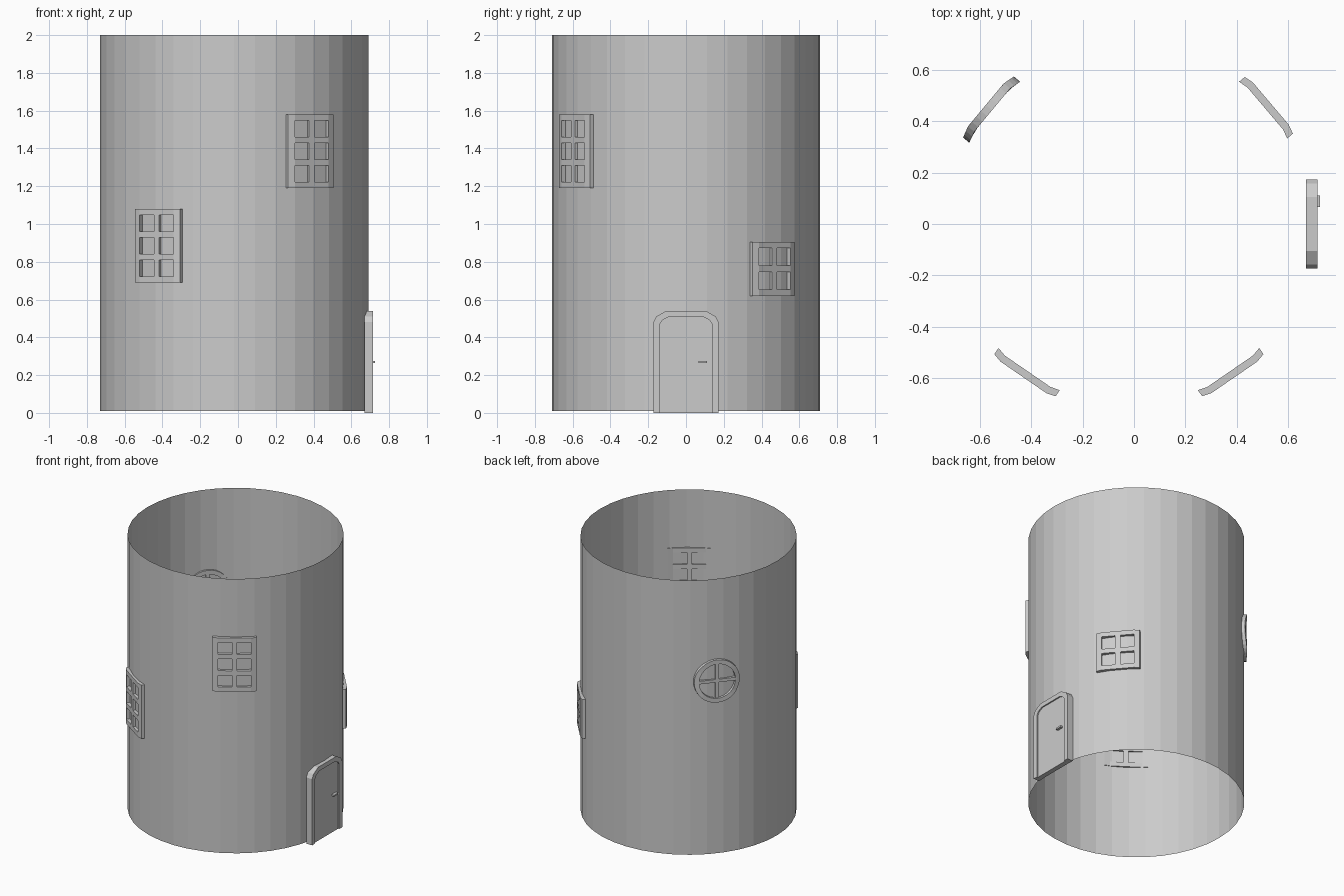
import bpy, bmesh, math

if "Cube" in bpy.data.objects:
    bpy.data.objects.remove(bpy.data.objects["Cube"])

CX, R = -0.02, 0.71          # tower axis and radius


def place(angle, u, n, z):
    """Tangent offset u, radial distance n, height z -> world point."""
    c, s = math.cos(angle), math.sin(angle)
    return (CX + n * c - u * s, n * s + u * c, z)


def bend(u):
    """Window faces are flat in the middle and slant back at the sides."""
    return 0.726 - max(0.0, abs(u) - 0.108) * 0.28


def finish(name, bm):
    bmesh.ops.recalc_face_normals(bm, faces=bm.faces)
    mesh = bpy.data.meshes.new(name)
    bm.to_mesh(mesh)
    bm.free()
    ob = bpy.data.objects.new(name, mesh)
    bpy.context.collection.objects.link(ob)
    return ob


def thicken(bm, angle, depth):
    """Push a copy of the sheet inwards and close the rims."""
    geom = bmesh.ops.extrude_face_region(bm, geom=bm.faces[:], use_keep_orig=True)["geom"]
    vec = (-depth * math.cos(angle), -depth * math.sin(angle), 0)
    bmesh.ops.translate(bm, vec=vec, verts=[g for g in geom if isinstance(g, bmesh.types.BMVert)])


def slab(name, angle, outline, n0, n1):
    """Prism from a (u, z) outline between two radial distances."""
    bm = bmesh.new()
    bm.faces.new([bm.verts.new(place(angle, u, n1, z)) for u, z in outline])
    thicken(bm, angle, n1 - n0)
    return finish(name, bm)


def rect(u0, u1, z0, z1):
    return [(u0, z0), (u1, z0), (u1, z1), (u0, z1)]


def pane_window(name, deg, z0, z1, rows):
    """Grid sheet with the pane cells left out, then thickened."""
    a, bar = math.radians(deg), 0.033
    pane = (z1 - z0 - bar * (rows + 1)) / rows
    us = [-0.145, -0.108, -0.017, 0.017, 0.108, 0.145]
    zs = [z0]
    for _ in range(rows):
        zs += [zs[-1] + bar, zs[-1] + bar + pane]
    zs.append(z1)
    bm = bmesh.new()
    v = [[bm.verts.new(place(a, u, bend(u), z)) for u in us] for z in zs]
    for j in range(len(zs) - 1):
        for i in range(len(us) - 1):
            if not (i % 2 and j % 2):
                bm.faces.new((v[j][i], v[j][i + 1], v[j + 1][i + 1], v[j + 1][i]))
    thicken(bm, a, 0.029)
    finish(name, bm)


def round_window(name, deg, zc, r_out, r_in, seg=32):
    a = math.radians(deg)
    bm = bmesh.new()
    rings = []
    for r in (r_out, r_in):
        ring = []
        for k in range(seg):
            t = 2 * math.pi * k / seg
            u = r * math.cos(t)
            ring.append(bm.verts.new(place(a, u, bend(u), zc + r * math.sin(t))))
        rings.append(ring)
    for k in range(seg):
        m = (k + 1) % seg
        bm.faces.new((rings[0][k], rings[0][m], rings[1][m], rings[1][k]))
    thicken(bm, a, 0.032)
    finish(name, bm)
    # crossing bars
    b, e = 0.011, r_in + 0.008
    slab(name + "_upright_bar", a, rect(-b, b, zc - e, zc + e), 0.698, 0.721)
    slab(name + "_cross_bar", a, rect(-e, e, zc - b, zc + b), 0.698, 0.720)


# Tower wall: open tube
bm = bmesh.new()
bmesh.ops.create_cone(bm, cap_ends=False, segments=40, radius1=R, radius2=R, depth=1.99)
bmesh.ops.translate(bm, vec=(CX, 0, 1.005), verts=bm.verts)
finish("tower_wall", bm)

# Windows
pane_window("front_right_window", -55.5, 1.19, 1.58, 3)
pane_window("front_left_window", -124.5, 0.69, 1.08, 3)
pane_window("back_right_window", 40.3, 0.62, 0.905, 2)
round_window("round_window", 140.2, 1.265, 0.155, 0.124)

# Door: frame strip around a slightly recessed panel
half = [(0.173, 0.0), (0.173, 0.48), (0.157, 0.51), (0.105, 0.54)]
inner = [(0.138, 0.0), (0.138, 0.47), (0.126, 0.49), (0.092, 0.508)]


def arch(pts):
    return [(-u, z) for u, z in pts] + [(u, z) for u, z in reversed(pts)]


bm = bmesh.new()
loops = [[bm.verts.new(place(0, u, 0.736, z)) for u, z in arch(p)] for p in (half, inner)]
for k in range(len(loops[0]) - 1):
    bm.faces.new((loops[0][k], loops[0][k + 1], loops[1][k + 1], loops[1][k]))
thicken(bm, 0, 0.046)
finish("door_frame", bm)
slab("door_panel", 0, arch(inner), 0.692, 0.727)
slab("door_handle", 0, rect(0.066, 0.112, 0.264, 0.276), 0.725, 0.746)
